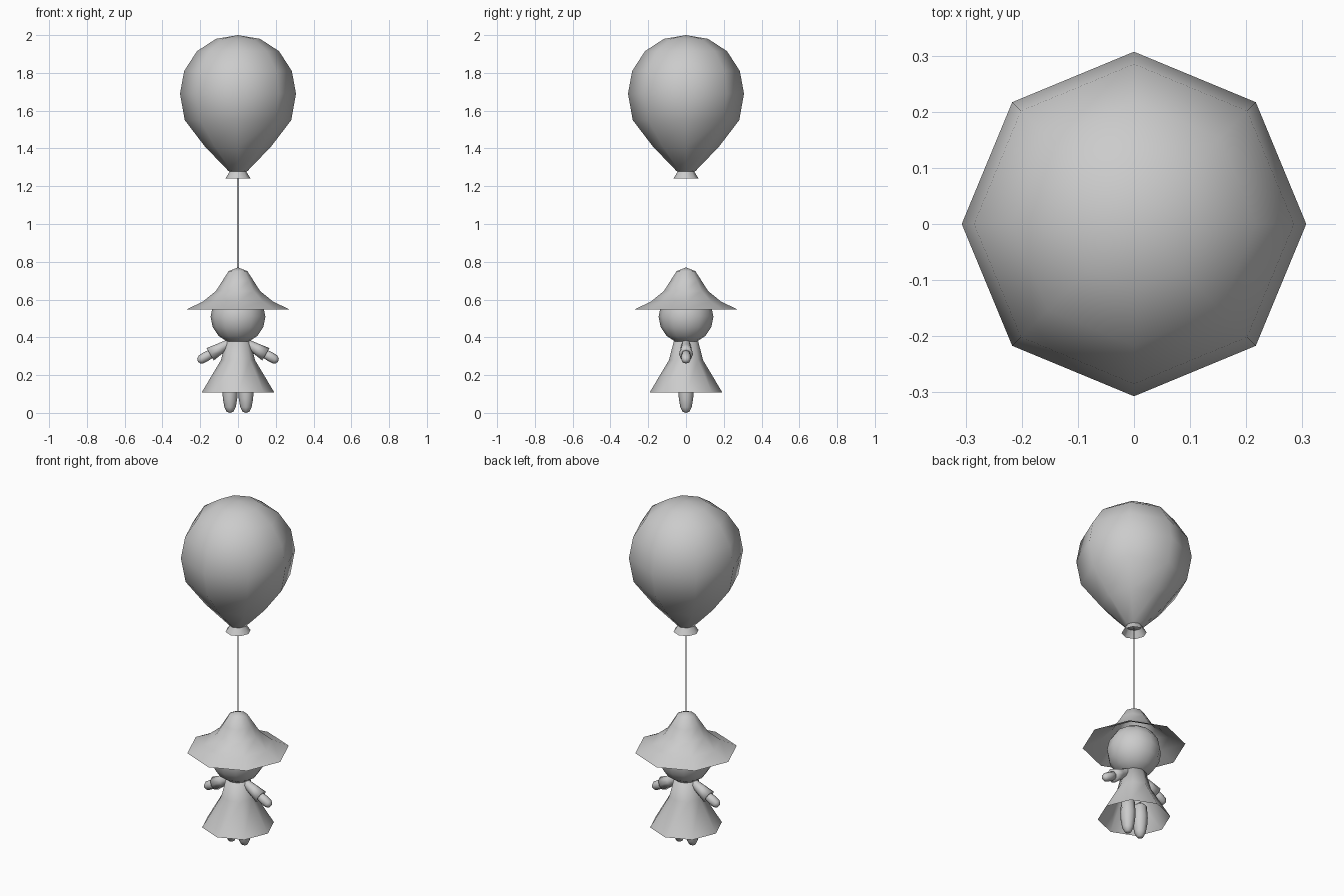
import bpy, bmesh, math
from mathutils import Vector

cube = bpy.data.objects.get("Cube")
if cube:
    bpy.data.objects.remove(cube, do_unlink=True)

grey = bpy.data.materials.new("plain grey")
grey.use_nodes = True
GREY = (0.6, 0.6, 0.6, 1)
grey.diffuse_color = GREY
grey.node_tree.nodes["Principled BSDF"].inputs["Base Color"].default_value = GREY


def finish(name, bm, smooth=True):
    mesh = bpy.data.meshes.new(name)
    bm.to_mesh(mesh)
    bm.free()
    mesh.materials.append(grey)
    for p in mesh.polygons:
        p.use_smooth = smooth
    obj = bpy.data.objects.new(name, mesh)
    bpy.context.collection.objects.link(obj)
    return obj


def lathe(name, profile, start=(0, 0, 0), axis=(0, 0, 1), sides=8):
    """Spin (radius, height) points, listed bottom to top, around an axis."""
    bm = bmesh.new()
    turn = Vector((0, 0, 1)).rotation_difference(Vector(axis))
    rings = []
    for r, h in profile:
        count = sides if r else 1
        rings.append([bm.verts.new(Vector(start) + turn @ Vector((
            r * math.cos(math.tau * i / sides),
            r * math.sin(math.tau * i / sides), h))) for i in range(count)])
    for low, high in zip(rings, rings[1:]):
        for i in range(sides):
            j = (i + 1) % sides
            quad = [low[i % len(low)], low[j % len(low)],
                    high[j % len(high)], high[i % len(high)]]
            bm.faces.new(list(dict.fromkeys(quad)))
    return finish(name, bm)


# Balloon with its open, flared neck
lathe("balloon", [(0, 1.27), (0.05, 1.28), (0.175, 1.41), (0.282, 1.55),
                  (0.307, 1.69), (0.285, 1.81), (0.217, 1.915),
                  (0.117, 1.98), (0, 2.0)])
lathe("balloon_neck", [(0.067, 1.24), (0.042, 1.28)])

# Flat string between balloon and hat
bm = bmesh.new()
bm.faces.new([bm.verts.new((x, 0, z)) for x, z in
              ((-0.004, 0.76), (0.004, 0.76), (0.004, 1.275), (-0.004, 1.275))])
finish("string", bm, smooth=False)

# Wide hat, open below
lathe("hat", [(0.273, 0.547), (0.185, 0.59), (0.117, 0.645), (0.082, 0.70),
              (0.05, 0.75), (0, 0.77)])

# Round head
HEAD_R, HEAD_Z = 0.145, 0.51
lathe("head", [(HEAD_R * math.sin(math.pi * k / 8) if 0 < k < 8 else 0,
                HEAD_Z - HEAD_R * math.cos(math.pi * k / 8)) for k in range(9)],
      sides=12)

# Flared dress, open below
lathe("dress", [(0.193, 0.107), (0.09, 0.28), (0.065, 0.378), (0, 0.385)])

# Limbs on both sides
for side, s in (("left", 1), ("right", -1)):
    lathe(side + "_leg", [(0, 0), (0.018, 0.006), (0.03, 0.03), (0.038, 0.075),
                          (0.041, 0.12), (0.036, 0.19), (0, 0.22)],
          start=(s * 0.042, 0, 0))
    down_arm = Vector((s * 0.86, 0, -0.5))
    lathe(side + "_sleeve", [(0.022, 0), (0.03, 0.06), (0.038, 0.115), (0.02, 0.112)],
          start=(s * 0.048, 0, 0.368), axis=down_arm)
    lathe(side + "_hand", [(0, 0), (0.022, 0.01), (0.026, 0.05), (0.024, 0.08),
                           (0.014, 0.094), (0, 0.098)],
          start=(s * 0.128, 0, 0.322), axis=down_arm)
